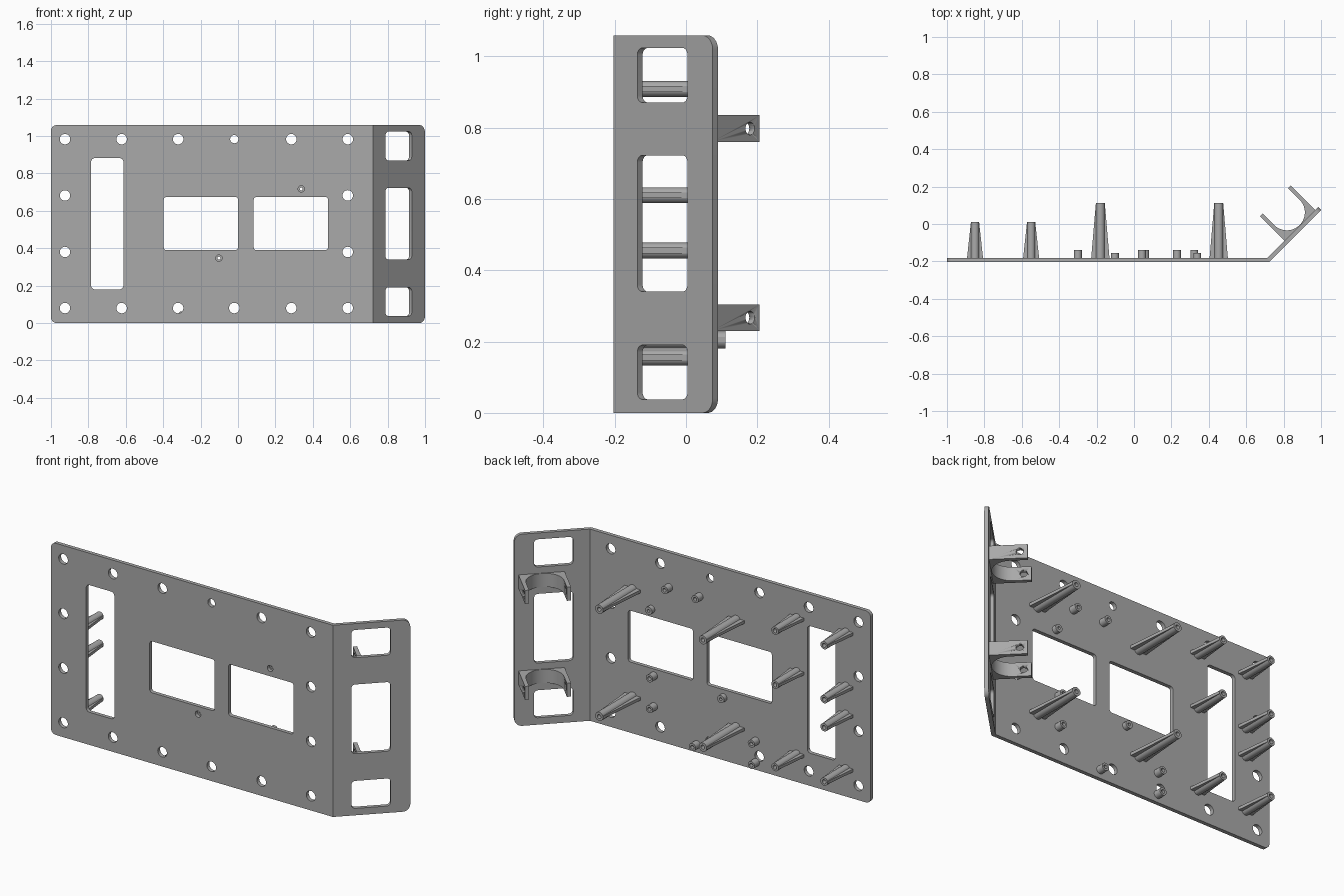
import bpy, bmesh
from math import pi, sin, cos, sqrt, radians
from mathutils import Matrix, Vector

if "Cube" in bpy.data.objects:
    bpy.data.objects.remove(bpy.data.objects["Cube"])

T = 0.021            # sheet thickness
FRONT = -0.203       # front face of the plate
BACK = FRONT + T
BEND = 0.722         # x of the bend line
H = 1.058            # plate height
S = sqrt(0.5)

grey = bpy.data.materials.new("grey plastic")
grey.use_nodes = True
colour = (0.4, 0.4, 0.4, 1)
grey.diffuse_color = colour
grey.node_tree.nodes["Principled BSDF"].inputs["Base Color"].default_value = colour


def frame(x, y, z, origin):
    m = Matrix((x, y, z)).transposed().to_4x4()
    m.translation = Vector(origin)
    return m


def finish(name, bm, matrix=Matrix()):
    bmesh.ops.remove_doubles(bm, verts=bm.verts, dist=0.00005)
    bmesh.ops.recalc_face_normals(bm, faces=bm.faces)
    bm.transform(matrix)
    mesh = bpy.data.meshes.new(name)
    bm.to_mesh(mesh)
    bm.free()
    mesh.materials.clear()
    mesh.materials.append(grey)
    obj = bpy.data.objects.new(name, mesh)
    bpy.context.collection.objects.link(obj)
    bpy.ops.object.select_all(action='DESELECT')
    obj.select_set(True)
    bpy.context.view_layer.objects.active = obj
    bpy.ops.object.shade_smooth_by_angle(angle=radians(30))
    return obj


def arc(cx, cy, r, a0, a1, n):
    return [(cx + r * cos(a0 + (a1 - a0) * i / n), cy + r * sin(a0 + (a1 - a0) * i / n))
            for i in range(n + 1)]


def circle(x, y, r):
    return arc(x, y, r, 0, 2 * pi, 32)[:-1]


def rounded(x0, x1, y0, y1, r_left, r_right):
    pts = []
    corners = ((x1, y1, r_right, -1, -1), (x0, y1, r_left, 1, -1),
               (x0, y0, r_left, 1, 1), (x1, y0, r_right, -1, 1))
    for i, (x, y, r, sx, sy) in enumerate(corners):
        if r:
            pts += arc(x + sx * r, y + sy * r, r, i * pi / 2, (i + 1) * pi / 2, 8)
        else:
            pts.append((x, y))
    return pts


def sheet(name, loops, thickness, matrix):
    """Flat outline with holes, thickened evenly about its plane."""
    curve = bpy.data.curves.new(name, 'CURVE')
    curve.dimensions = '2D'
    curve.fill_mode = 'BOTH'
    curve.extrude = thickness / 2
    for loop in loops:
        spline = curve.splines.new('POLY')
        spline.points.add(len(loop) - 1)
        for point, (x, y) in zip(spline.points, loop):
            point.co = (x, y, 0, 1)
        spline.use_cyclic_u = True
    temp = bpy.data.objects.new(name + " outline", curve)
    bpy.context.collection.objects.link(temp)
    graph = bpy.context.evaluated_depsgraph_get()
    mesh = bpy.data.meshes.new_from_object(temp.evaluated_get(graph))
    bm = bmesh.new()
    bm.from_mesh(mesh)
    bpy.data.objects.remove(temp)
    bpy.data.meshes.remove(mesh)
    bpy.data.curves.remove(curve)
    return finish(name, bm, matrix)


def tube(name, x, z, r, length, hole, depth, through=False):
    """Round boss pointing backwards with a bored tip."""
    y0 = BACK - 0.002
    tip = BACK + length
    floor = y0 if through else tip - depth
    profile = [(r, y0), (r, tip), (hole, tip), (hole, floor)]
    profile.append((r, y0) if through else (0, floor))
    bm = bmesh.new()
    verts = [bm.verts.new((px, py, 0)) for px, py in profile]
    edges = [bm.edges.new(pair) for pair in zip(verts, verts[1:])]
    bmesh.ops.spin(bm, geom=verts + edges, cent=(0, 0, 0), axis=(0, 1, 0),
                   angle=2 * pi, steps=28)
    return finish(name, bm, Matrix.Translation((x, 0, z)))


# Main plate with edge holes, long slot and two windows
columns = [-0.925, -0.622, -0.32, -0.02, 0.285, 0.587]
loops = [rounded(-1, BEND, 0, H, 0.03, 0)]
for x in columns:
    loops.append(circle(x, 0.08, 0.028))
    loops.append(circle(x, 0.983, 0.022 if x == -0.02 else 0.028))
for x in (columns[0], columns[-1]):
    loops += [circle(x, z, 0.028) for z in (0.38, 0.682)]
loops.append(rounded(-0.785, -0.613, 0.18, 0.882, 0.02, 0.02))
for x in (-0.397, 0.084):
    loops.append(rounded(x, x + 0.397, 0.39, 0.674, 0.015, 0.015))
screws = [(0.338, 0.717), (-0.102, 0.347)]
loops += [circle(x, z, 0.017) for x, z in screws]
sheet("main_plate", loops, T,
      frame((1, 0, 0), (0, 0, 1), (0, -1, 0), (0, FRONT + T / 2, 0)))

# Angled wing with three windows
wing = [rounded(0, 0.393, 0, H, 0, 0.04)]
for z0, z1 in ((0.038, 0.19), (0.34, 0.722), (0.87, 1.023)):
    wing.append(rounded(0.094, 0.293, z0, z1, 0.02, 0.02))
sheet("angled_wing", wing, T,
      frame((S, S, 0), (0, 0, 1), (S, -S, 0), (BEND - S * T / 2, FRONT + S * T / 2, 0)))

# Open clips on the back of the wing, with a cross hole through both arms
CU, CV, OUT, INN, TOP = 0.255, 0.12, 0.117, 0.096, 0.207
clip_shape = [(CU - OUT, T - 0.005), (CU + OUT, T - 0.005), (CU + OUT, TOP), (CU + INN, TOP)]
clip_shape += arc(CU, CV, INN, 0, -pi, 32)
clip_shape += [(CU - INN, TOP), (CU - OUT, TOP)]
for label, z in (("lower", 0.267), ("upper", 0.797)):
    clip = sheet(label + "_clip", [clip_shape], 0.075,
                 frame((S, S, 0), (-S, S, 0), (0, 0, 1), (BEND, FRONT, z)))
    bm = bmesh.new()
    bmesh.ops.create_cone(bm, cap_ends=True, segments=28, radius1=0.018,
                          radius2=0.018, depth=0.4)
    u, v = CU, 0.169
    cutter = finish(label + "_clip_cutter", bm,
                    frame((0, 0, 1), (-S, S, 0), (-S, -S, 0),
                          (BEND + S * (u - v), FRONT + S * (u + v), z)))
    cutter.hide_render = True
    cutter.hide_viewport = True
    cut = clip.modifiers.new("cross hole", 'BOOLEAN')
    cut.operation = 'DIFFERENCE'
    cut.solver = 'EXACT'
    cut.object = cutter


# Tall and short posts, each braced by two tapering fins
def post(name, x, z, length, r, base):
    tube(name, x, z, r, length, 0.011, 0.08)
    y0, y1 = BACK - 0.002, BACK + length
    for side, label in ((-1, "right"), (1, "left")):
        fin = [(x + side * 0.014, y0), (x + side * base, y0),
               (x + side * r, y1), (x + side * 0.014, y1)]
        sheet(f"{name}_{label}_fin", [fin], 0.016, Matrix.Translation((0, 0, z)))


for x in (-0.18, 0.453):
    for z in (0.205, 0.797):
        post("tall_post", x, z, 0.293, 0.024, 0.049)
for x, heights in ((-0.85, (0.155, 0.455, 0.61, 0.908)), (-0.55, (0.155, 0.61, 0.908))):
    for z in heights:
        post("short_post", x, z, 0.192, 0.022, 0.043)

# Small standoffs and the two bored screw bosses
for x, z in ((0.23, 0.866), (0.043, 0.866), (0.322, 0.354), (0.322, 0.184),
             (0.06, 0.045), (-0.3, 0.16), (-0.3, 0.042)):
    tube("standoff", x, z, 0.021, 0.042, 0.01, 0.035)
for x, z in screws:
    tube("screw_boss", x, z, 0.021, 0.026, 0.008, 0, through=True)
